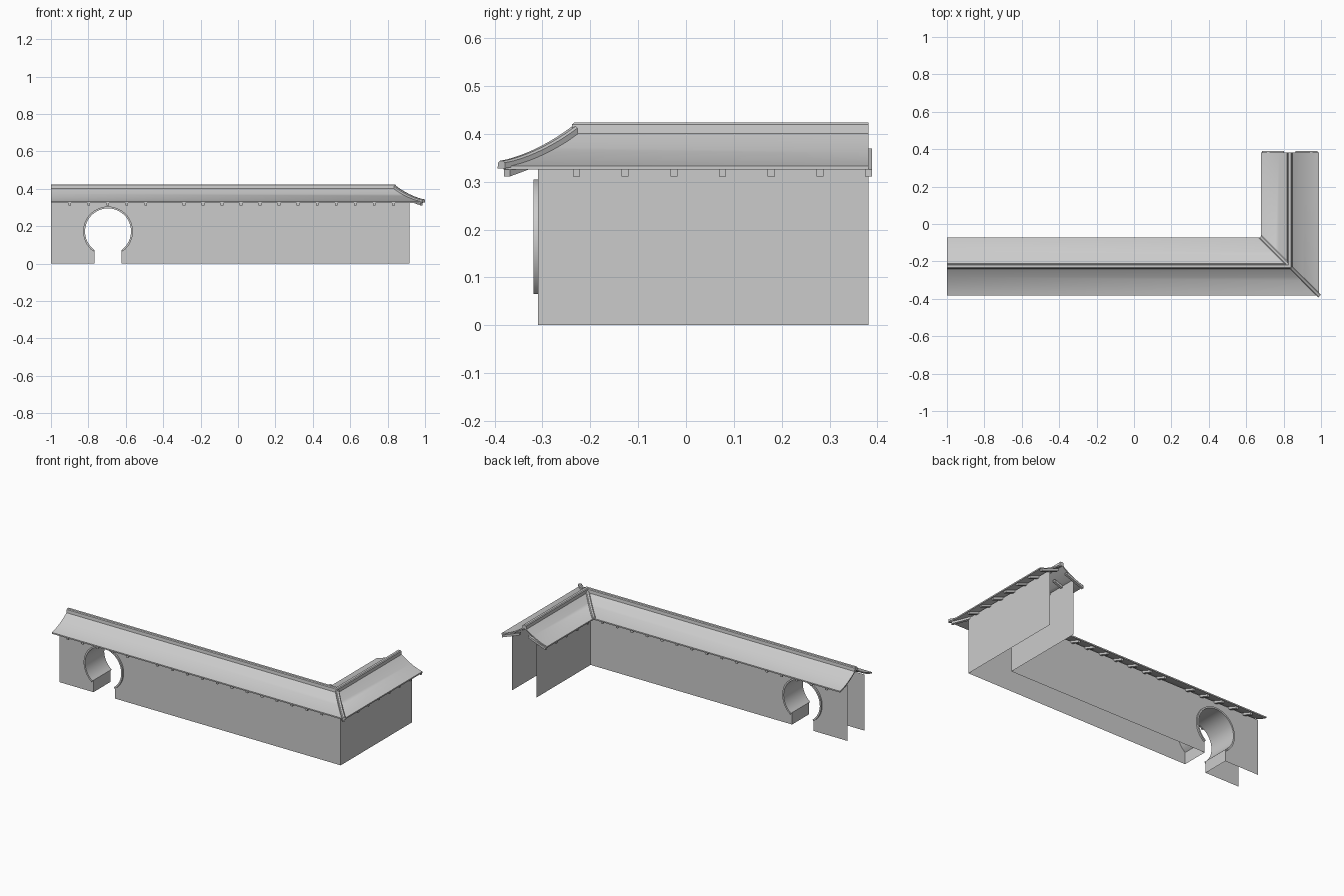
import bpy, bmesh, math
from mathutils import Vector

if "Cube" in bpy.data.objects:
    bpy.data.objects.remove(bpy.data.objects["Cube"])

CX, CY = 0.833, -0.226        # corner of the L-shaped centre line
X0, Y1 = -1.0, 0.382          # open ends of the two runs
HALF, TOP = 0.083, 0.345      # wall half thickness and height
GX, GZ, GR, NECK = -0.695, 0.172, 0.123, 0.073   # moon gate


def make(name, verts, faces, smooth=True):
    bm = bmesh.new()
    vs = [bm.verts.new(v) for v in verts]
    for f in faces:
        bm.faces.new([vs[i] for i in f])
    bmesh.ops.remove_doubles(bm, verts=bm.verts, dist=1e-5)
    bmesh.ops.recalc_face_normals(bm, faces=bm.faces)
    bmesh.ops.triangulate(bm, faces=[f for f in bm.faces if len(f.verts) > 4],
                          ngon_method='EAR_CLIP')
    me = bpy.data.meshes.new(name)
    bm.to_mesh(me)
    bm.free()
    ob = bpy.data.objects.new(name, me)
    bpy.context.collection.objects.link(ob)
    if smooth:
        bpy.ops.object.select_all(action='DESELECT')
        ob.select_set(True)
        bpy.context.view_layer.objects.active = ob
        bpy.ops.object.shade_smooth_by_angle(angle=math.radians(35))
    return ob


def loft(name, rings, caps=True):
    """Skin closed rings of equal length."""
    n = len(rings[0])
    verts = [p for r in rings for p in r]
    faces = [(k*n+i, k*n+(i+1) % n, (k+1)*n+(i+1) % n, (k+1)*n+i)
             for k in range(len(rings)-1) for i in range(n)]
    if caps:
        faces += [tuple(range(n)), tuple(range((len(rings)-1)*n, len(rings)*n))]
    return make(name, verts, faces)


def sweep(name, prof, y_end=Y1):
    """Sweep an (offset, z) profile along the L with a mitred corner."""
    return loft(name, [[(X0, CY-d, z) for d, z in prof],
                       [(CX+d, CY-d, z) for d, z in prof],
                       [(CX+d, y_end, z) for d, z in prof]])


def roof_z(d):
    t = 1 - abs(d) / 0.155
    return 0.333 + 0.036*t + 0.042*t*t


# Curved tile roof shell
ds = [0.155 * (i/8 - 1) for i in range(17)]
sweep("roof", [(d, roof_z(d)) for d in ds] +
      [(d, roof_z(d) - 0.008) for d in reversed(ds)])

# Ridge cap
sweep("ridge_cap", [(-0.014, 0.400), (-0.012, 0.420), (-0.007, 0.424),
                    (0.007, 0.424), (0.012, 0.420), (0.014, 0.400)])


# Hip and valley caps on the corner diagonal
def diagonal_cap(name, s, end):
    side = Vector((1, 1, 0)).normalized()
    rings = []
    for i in range(10):
        d = 0.008 + (end - 0.008) * i / 9
        p = Vector((CX + s*d, CY - s*d, roof_z(min(d, 0.157))))
        rings.append([p + side*w + Vector((0, 0, h)) for w, h in
                      ((-0.011, -0.005), (-0.010, 0.007), (-0.005, 0.011),
                       (0.005, 0.011), (0.010, 0.007), (0.011, -0.005))])
    loft(name, rings)


diagonal_cap("hip_cap", 1, 0.160)
diagonal_cap("valley_cap", -1, 0.157)

# Moon gate outline, from left foot round to right foot
a0 = math.asin(NECK / GR)
arc = [-math.pi/2 - a0 - (2*math.pi - 2*a0) * i / 40 for i in range(41)]
gate = [(GX-NECK, 0)] + [(GX + GR*math.cos(a), GZ + GR*math.sin(a)) for a in arc] \
    + [(GX+NECK, 0)]

# Wall skins of the long run, each with the gate cut out, plus the short run
for name, s in (("outer_wall", 1), ("inner_wall", -1)):
    y, x = CY - s*HALF, CX + s*HALF
    out = [(X0, 0)] + gate + [(x, 0), (x, TOP), (X0, TOP)]
    n = len(out)
    verts = [(px, y, pz) for px, pz in out] + [(x, Y1, 0), (x, Y1, TOP)]
    make(name, verts, [tuple(range(n)), (n-3, n, n+1, n-2)], smooth=False)

    # Raised gate surround
    rings = []
    for a in arc:
        c, k = math.cos(a), math.sin(a)
        rings.append([(GX + r*c, CY - s*h, GZ + r*k) for r, h in
                      ((GR, HALF), (GR, HALF+0.010),
                       (GR+0.010, HALF+0.010), (GR+0.010, HALF))])
    loft("gate_surround_" + name, rings)

# Gate passage lining
m = len(gate)
make("gate_passage", [(x, CY-HALF, z) for x, z in gate] + [(x, CY+HALF, z) for x, z in gate],
     [(i, i+1, m+i+1, m+i) for i in range(m-1)])


# Rafters under the eaves
def rafter(name, base, out, width):
    base, out = Vector(base), Vector(out)
    side = Vector((-out.y, out.x, 0)).normalized() * width / 2
    ends = ((0.03, 0.355), (0.148, 0.311))
    rings = []
    for d, z in ends:
        p = base + out*d
        rings.append([p + side*w + Vector((0, 0, z+h))
                      for w, h in ((-1, 0), (1, 0), (1, 0.014), (-1, 0.014))])
    loft(name, rings)


for i in range(18):
    if i == 5:
        continue
    x = -0.9 + 0.1018 * i
    for s in (1, -1):
        if s > 0 or x < CX - 0.16:
            rafter("long_rafter", (x, CY, 0), (0, -s, 0), 0.015)
for i in range(7):
    y = -0.229 + 0.1018 * i
    for s in (1, -1):
        if s > 0 or y > CY + 0.16:
            rafter("short_rafter", (CX, y, 0), (s, 0, 0), 0.015)
rafter("hip_rafter", (CX, CY, 0), (1, -1, 0), 0.018)
